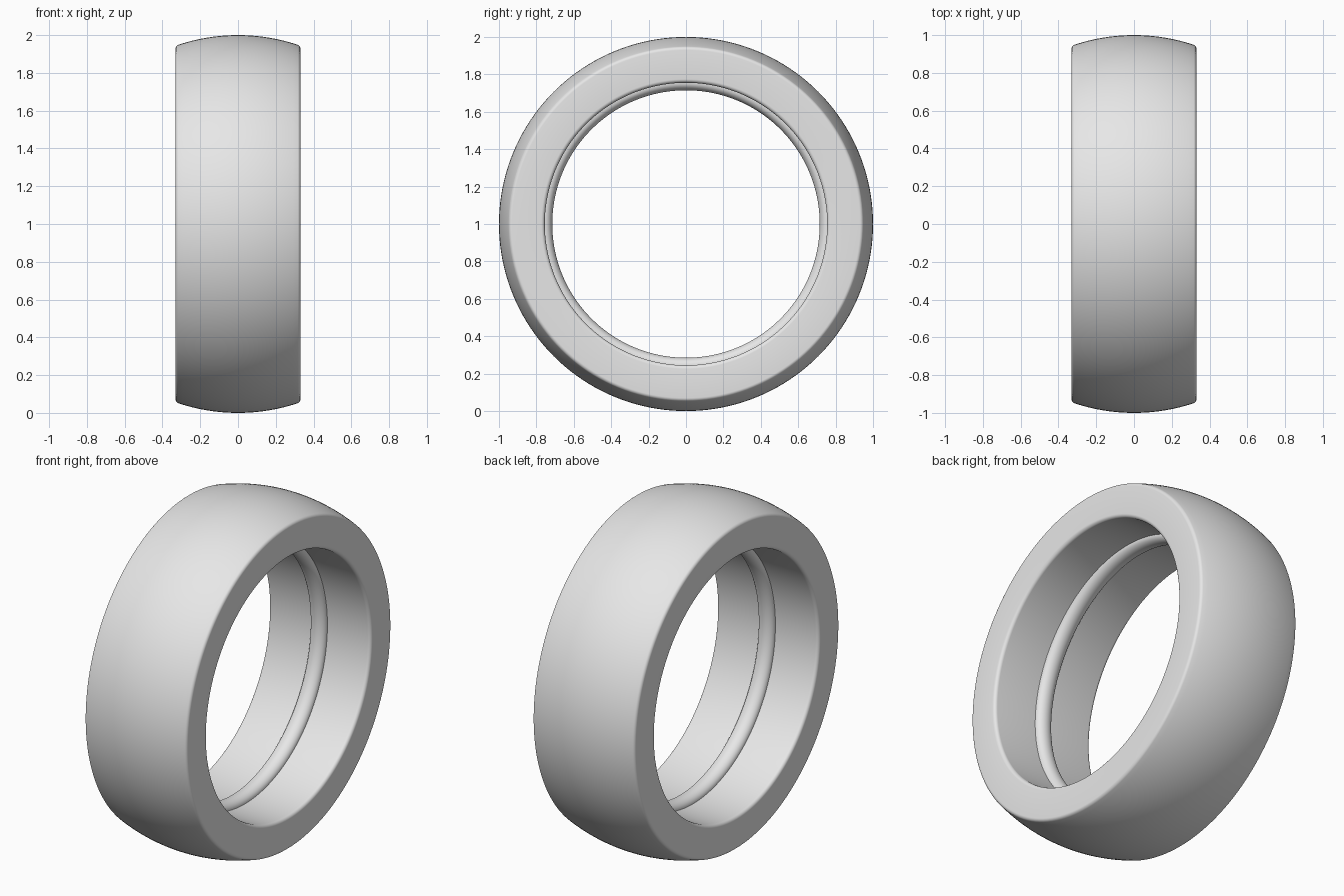
import bpy
import bmesh
import math
from mathutils import Matrix, Vector

cube = bpy.data.objects.get("Cube")
if cube:
    bpy.data.objects.remove(cube)

HALF_WIDTH = 0.33
OUTER = 1.0
BORE = 0.755
FILLET = 0.02
SEGMENTS = 160

grey = bpy.data.materials.new("plain grey")
grey.use_nodes = True
grey.diffuse_color = (0.8, 0.8, 0.8, 1)
grey.node_tree.nodes["Principled BSDF"].inputs["Base Color"].default_value = (0.8, 0.8, 0.8, 1)


def arc(cx, cr, rx, rr, start, end, steps):
    """Points (x, radius) along an elliptical arc, angles in degrees."""
    angles = [math.radians(start + (end - start) * i / steps) for i in range(steps + 1)]
    return [(cx + rx * math.cos(a), cr + rr * math.sin(a)) for a in angles]


# Half of the section, from the rib tip round to the middle of the tread
rib = arc(0, BORE, 0.05, 0.04, -90, 0, 8)
inner_edge = arc(HALF_WIDTH - FILLET, BORE + FILLET, FILLET, FILLET, -90, 0, 6)
fillet_x = HALF_WIDTH - FILLET
fillet_r = math.sqrt((OUTER - FILLET) ** 2 - fillet_x ** 2)
lean = math.degrees(math.atan2(fillet_r, fillet_x))
outer_edge = arc(fillet_x, fillet_r, FILLET, FILLET, 0, lean, 6)
crown = arc(0, 0, OUTER, OUTER, lean, 90, 12)[1:]
half = rib + inner_edge + outer_edge + crown
section = half + [(-x, r) for x, r in reversed(half[1:-1])]

# Revolve the closed section around the x axis
bm = bmesh.new()
verts = [bm.verts.new((x, 0, r)) for x, r in section]
edges = [bm.edges.new((v, verts[(i + 1) % len(verts)])) for i, v in enumerate(verts)]
bmesh.ops.spin(bm, geom=verts + edges, cent=(0, 0, 0), axis=(1, 0, 0),
               angle=math.tau, steps=SEGMENTS, use_merge=True)
bmesh.ops.remove_doubles(bm, verts=bm.verts, dist=0.00001)
bmesh.ops.recalc_face_normals(bm, faces=bm.faces)
bmesh.ops.transform(bm, matrix=Matrix.Translation(Vector((0, 0, OUTER))), verts=bm.verts)

mesh = bpy.data.meshes.new("tyre")
bm.to_mesh(mesh)
bm.free()
mesh.materials.append(grey)
tyre = bpy.data.objects.new("tyre", mesh)
bpy.context.collection.objects.link(tyre)

# Smooth surfaces, with a crisp crease at the foot of the rib
bpy.ops.object.select_all(action="DESELECT")
tyre.select_set(True)
bpy.context.view_layer.objects.active = tyre
bpy.ops.object.shade_smooth_by_angle(angle=math.radians(35))
